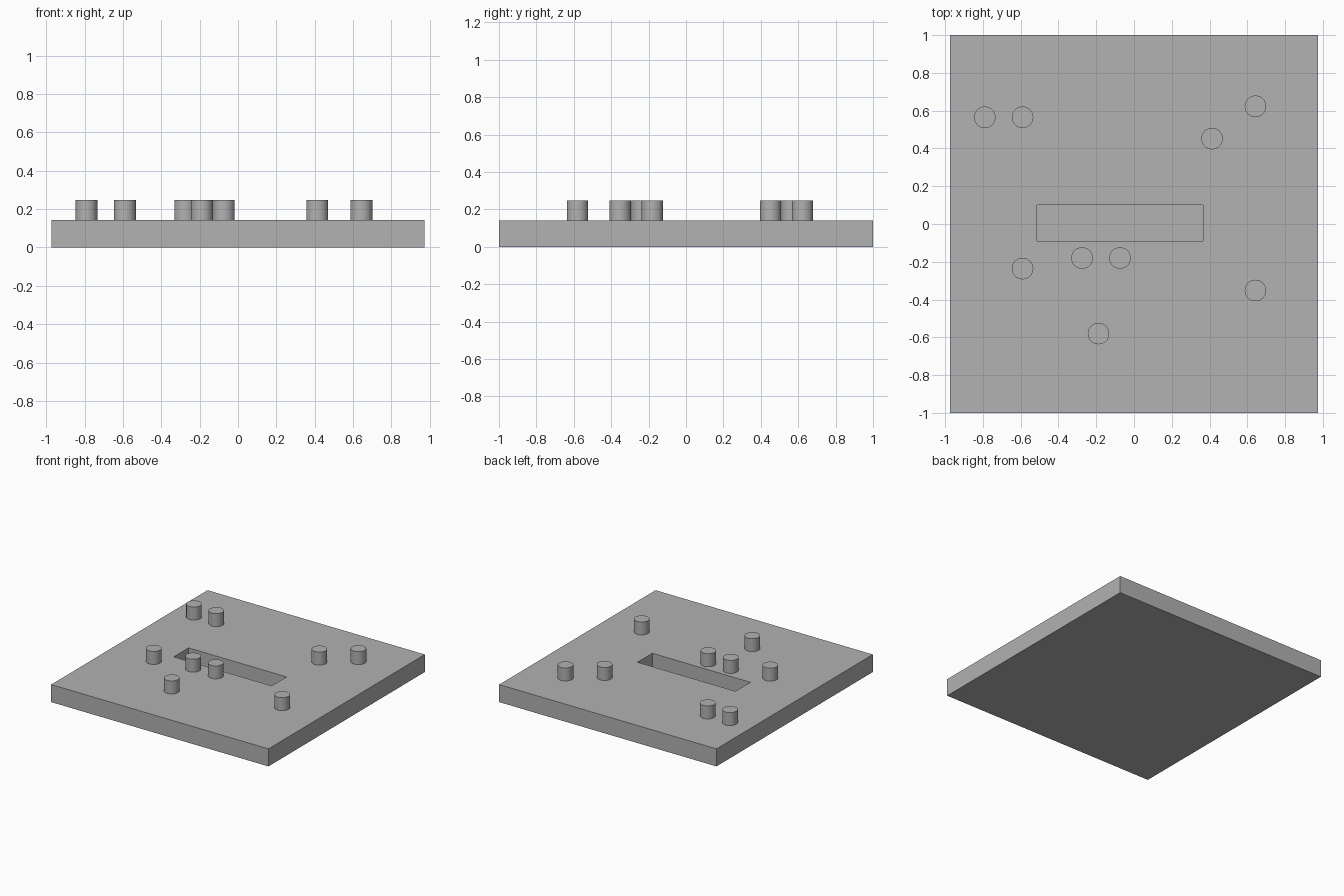
import bpy
import bmesh
from mathutils import Matrix, Vector

default = bpy.data.objects.get("Cube")
if default:
    bpy.data.objects.remove(default, do_unlink=True)

HALF_X, HALF_Y, THICK = 0.973, 1.0, 0.142
SLOT_MIN, SLOT_MAX, SLOT_DEPTH = Vector((-0.513, -0.09)), Vector((0.365, 0.1)), 0.115
PEG_RADIUS, PEG_TOP = 0.057, 0.247

grey = bpy.data.materials.new("plain_grey")
grey.use_nodes = True
colour = (0.445, 0.445, 0.445, 1)
grey.diffuse_color = colour
grey.node_tree.nodes["Principled BSDF"].inputs["Base Color"].default_value = colour


def add_object(name, bm, location=(0, 0, 0)):
    mesh = bpy.data.meshes.new(name)
    bmesh.ops.recalc_face_normals(bm, faces=bm.faces)
    bm.to_mesh(mesh)
    bm.free()
    mesh.materials.append(grey)
    obj = bpy.data.objects.new(name, mesh)
    obj.location = location
    bpy.context.collection.objects.link(obj)
    return obj


# Base plate, with the slot inset in its top and pushed down
bm = bmesh.new()
size = Matrix.Diagonal((2 * HALF_X, 2 * HALF_Y, THICK, 1))
bmesh.ops.create_cube(bm, size=1, matrix=Matrix.Translation((0, 0, THICK / 2)) @ size)
top = max(bm.faces, key=lambda f: f.calc_center_median().z)
bmesh.ops.inset_individual(bm, faces=[top], thickness=0.5)
for v in top.verts:
    v.co.x = SLOT_MAX.x if v.co.x > 0 else SLOT_MIN.x
    v.co.y = SLOT_MAX.y if v.co.y > 0 else SLOT_MIN.y
bmesh.ops.inset_individual(bm, faces=[top], thickness=0)
for v in top.verts:
    v.co.z -= SLOT_DEPTH
add_object("base_plate", bm)

# Round pegs standing on the plate
pegs = [(-0.79, 0.565), (-0.59, 0.565), (0.413, 0.452), (0.643, 0.623), (0.643, -0.352),
        (-0.275, -0.18), (-0.074, -0.18), (-0.59, -0.236), (-0.188, -0.58)]
for i, (x, y) in enumerate(pegs, 1):
    bm = bmesh.new()
    bmesh.ops.create_cone(bm, cap_ends=True, segments=32, radius1=PEG_RADIUS,
                          radius2=PEG_RADIUS, depth=PEG_TOP - THICK)
    add_object(f"peg_{i}", bm, (x, y, (PEG_TOP + THICK) / 2))
